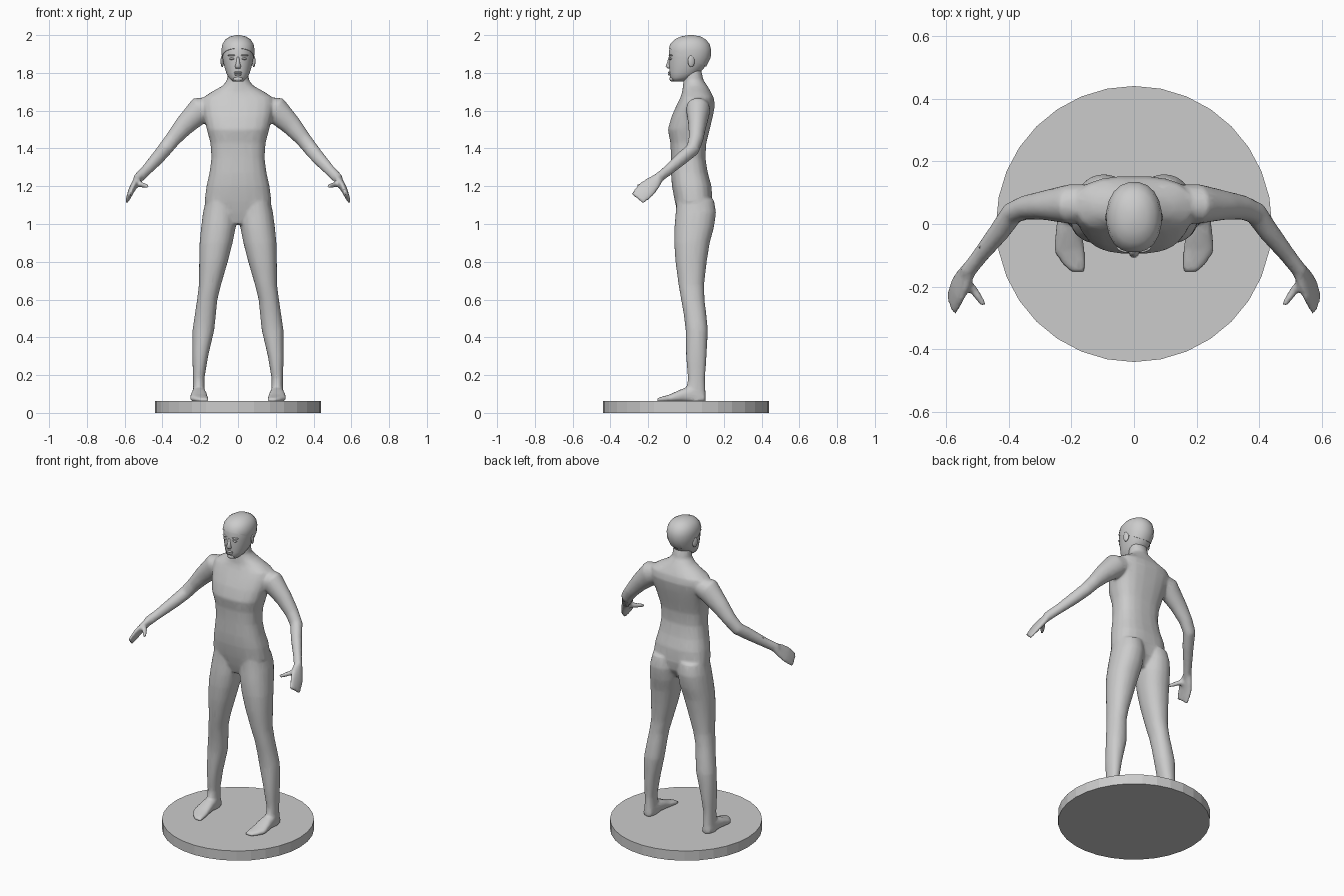
import bpy, bmesh, math
from mathutils import Vector as V, Matrix

if "Cube" in bpy.data.objects:
    bpy.data.objects.remove(bpy.data.objects["Cube"])

N = 20


def ring(c, u, v, p=2.0):
    """Super-ellipse ring around c spanned by half axes u and v."""
    pts = []
    for i in range(N):
        a = 2 * math.pi * (i + 0.5) / N
        ca, sa = math.cos(a), math.sin(a)
        pts.append(V(c) + V(u) * math.copysign(abs(ca) ** (2 / p), ca)
                   + V(v) * math.copysign(abs(sa) ** (2 / p), sa))
    return pts


def loft(bm, rings):
    """Closed skin through a list of rings."""
    vs = [[bm.verts.new(q) for q in r] for r in rings]
    faces = [bm.faces.new((a[i], a[(i + 1) % N], b[(i + 1) % N], b[i]))
             for a, b in zip(vs, vs[1:]) for i in range(N)]
    faces += [bm.faces.new(vs[0]), bm.faces.new(vs[-1])]
    bmesh.ops.recalc_face_normals(bm, faces=faces)


def level(z, x, hx, y0, y1, p=2.2):
    """Horizontal slice: centre x, half width hx, front y0 to back y1."""
    return ring((x, (y0 + y1) / 2, z), (hx, 0, 0), (0, (y1 - y0) / 2, 0), p)


def limb(bm, rows, wide):
    """Tube along points; rows hold (point, half width, half thickness)."""
    pts = [V(r[0]) for r in rows]
    rings = []
    for i, (c, w, t) in enumerate(rows):
        d = (pts[min(i + 1, len(pts) - 1)] - pts[max(i - 1, 0)]).normalized()
        a = V(wide)
        a = (a - d * a.dot(d)).normalized()
        rings.append(ring(c, a * w, d.cross(a) * t))
    loft(bm, rings)


def finish(name, bm):
    me = bpy.data.meshes.new(name)
    bm.to_mesh(me)
    bm.free()
    ob = bpy.data.objects.new(name, me)
    bpy.context.collection.objects.link(ob)
    for f in me.polygons:
        f.use_smooth = True
    return ob


def blob(name, loc, size, rot=0.0):
    bm = bmesh.new()
    m = Matrix.Translation(loc) @ Matrix.Rotation(rot, 4, 'Z') @ Matrix.Diagonal((*size, 1))
    bmesh.ops.create_uvsphere(bm, u_segments=14, v_segments=8, radius=1, matrix=m)
    return finish(name, bm)


# round base
bpy.ops.mesh.primitive_cylinder_add(vertices=32, radius=0.44, depth=0.062, location=(0, 0, 0.031))
bpy.context.object.name = "round_base"

# torso and neck: z, half width, front y, back y
body = bmesh.new()
torso = [(1.0, .05, -.025, .09), (1.06, .13, -.045, .13), (1.12, .178, -.06, .14),
         (1.2, .168, -.075, .136), (1.27, .152, -.08, .116), (1.35, .141, -.08, .103),
         (1.43, .147, -.083, .108), (1.5, .166, -.097, .126), (1.57, .182, -.077, .143),
         (1.63, .192, -.05, .154), (1.67, .185, -.03, .147), (1.7, .14, -.02, .132),
         (1.73, .085, -.017, .115), (1.76, .058, -.014, .093), (1.82, .055, -.01, .08)]
loft(body, [level(z, 0, h, a, b, 2.6 if z < 1.7 else 2.1) for z, h, a, b in torso])

# legs: z, centre x, half width, front y, back y
leg = [(1.13, .09, .08, -.05, .148), (1.06, .096, .09, -.055, .16), (.98, .104, .092, -.062, .148),
       (.9, .116, .088, -.063, .126), (.8, .13, .076, -.056, .11), (.68, .148, .059, -.04, .096),
       (.6, .163, .054, -.026, .098), (.52, .173, .056, -.012, .108), (.44, .183, .058, -.002, .116),
       (.3, .2, .042, 0, .109), (.18, .208, .03, .01, .101), (.12, .207, .031, 0, .104),
       (.06, .207, .035, -.01, .106)]
# feet: y, centre x, half width, top z
foot = [(.1, .207, .028, .1), (.04, .207, .035, .14), (-.02, .207, .042, .128),
        (-.085, .207, .05, .098), (-.13, .19, .037, .085), (-.153, .178, .022, .078)]

for s in (1, -1):
    loft(body, [level(z, s * x, h, a, b) for z, x, h, a, b in leg])
    loft(body, [ring((s * x, y, (z + .058) / 2), (h, 0, 0), (0, 0, (z - .058) / 2), 2.6)
                for y, x, h, z in foot])
    # arms
    limb(body, [((s * .11, .07, 1.63), .055, .045), ((s * .2, .064, 1.605), .064, .072),
                ((s * .285, .06, 1.52), .047, .054), ((s * .345, .053, 1.45), .039, .042),
                ((s * .388, .035, 1.395), .036, .039), ((s * .43, -.025, 1.345), .033, .036),
                ((s * .49, -.1, 1.28), .026, .029), ((s * .533, -.155, 1.237), .024, .028)],
         (0, 1, 0.3))
    # mitten hands and thumbs
    limb(body, [((s * .525, -.143, 1.245), .027, .023), ((s * .543, -.175, 1.215), .043, .02),
                ((s * .562, -.21, 1.183), .052, .017), ((s * .582, -.257, 1.135), .046, .011)],
         (s * .023, .09, -.055))
    limb(body, [((s * .548, -.175, 1.222), .02, .018), ((s * .51, -.212, 1.208), .016, .014),
                ((s * .478, -.26, 1.2), .011, .01)], (0, 0, 1))

# fuse the body into one soft skin
ob = finish("body", body)
m = ob.modifiers.new("fuse", 'REMESH')
m.mode, m.voxel_size, m.use_smooth_shade = 'VOXEL', 0.008, True
m = ob.modifiers.new("soften", 'SMOOTH')
m.factor, m.iterations = 0.5, 8
m = ob.modifiers.new("lighten", 'DECIMATE')
m.ratio = 0.2

# head: z, half width, front y, back y
skull = [(1.755, .03, -.072, -.01), (1.775, .05, -.084, .035), (1.8, .063, -.088, .075),
         (1.84, .075, -.09, .108), (1.88, .083, -.091, .128), (1.92, .086, -.09, .131),
         (1.95, .081, -.082, .123), (1.975, .065, -.058, .103), (1.99, .04, -.025, .074),
         (1.996, .012, .01, .04)]


def head_mesh():
    bm = bmesh.new()
    loft(bm, [level(z, 0, h, a, b, 2.15) for z, h, a, b in skull])
    return bm


finish("head", head_mesh())

# close-cropped hair: enlarged skull cut by a tilted plane
hair = head_mesh()
bmesh.ops.transform(hair, verts=hair.verts, space=Matrix.Translation((0, -.02, -1.9)),
                    matrix=Matrix.Scale(1.035, 4))
cut = bmesh.ops.bisect_plane(hair, geom=hair.verts[:] + hair.edges[:] + hair.faces[:],
                             plane_co=(0, -.09, 1.93), plane_no=(0, -.5, -1), clear_outer=True)
bmesh.ops.holes_fill(hair, edges=[e for e in hair.edges if e.is_boundary])
ob = finish("hair", hair)
bpy.context.view_layer.objects.active = ob
bpy.ops.object.select_all(action='DESELECT')
ob.select_set(True)
bpy.ops.object.shade_smooth_by_angle(angle=math.radians(50))

# face
nose = bmesh.new()
loft(nose, [level(z, 0, h, y, -.07) for z, h, y in
            [(1.885, .007, -.092), (1.855, .01, -.1), (1.835, .016, -.108), (1.824, .013, -.098)]])
finish("nose", nose)
blob("upper_lip", (0, -.087, 1.802), (.024, .009, .006))
blob("lower_lip", (0, -.086, 1.791), (.02, .009, .006))
blob("chin", (0, -.074, 1.768), (.026, .014, .014))
for s, side in ((1, "right"), (-1, "left")):
    blob(side + "_eye", (s * .033, -.081, 1.875), (.015, .008, .006), s * .25)
    blob(side + "_brow", (s * .034, -.081, 1.893), (.022, .009, .005), s * .3)
    blob(side + "_ear", (s * .083, .028, 1.862), (.008, .019, .032), s * .3)
